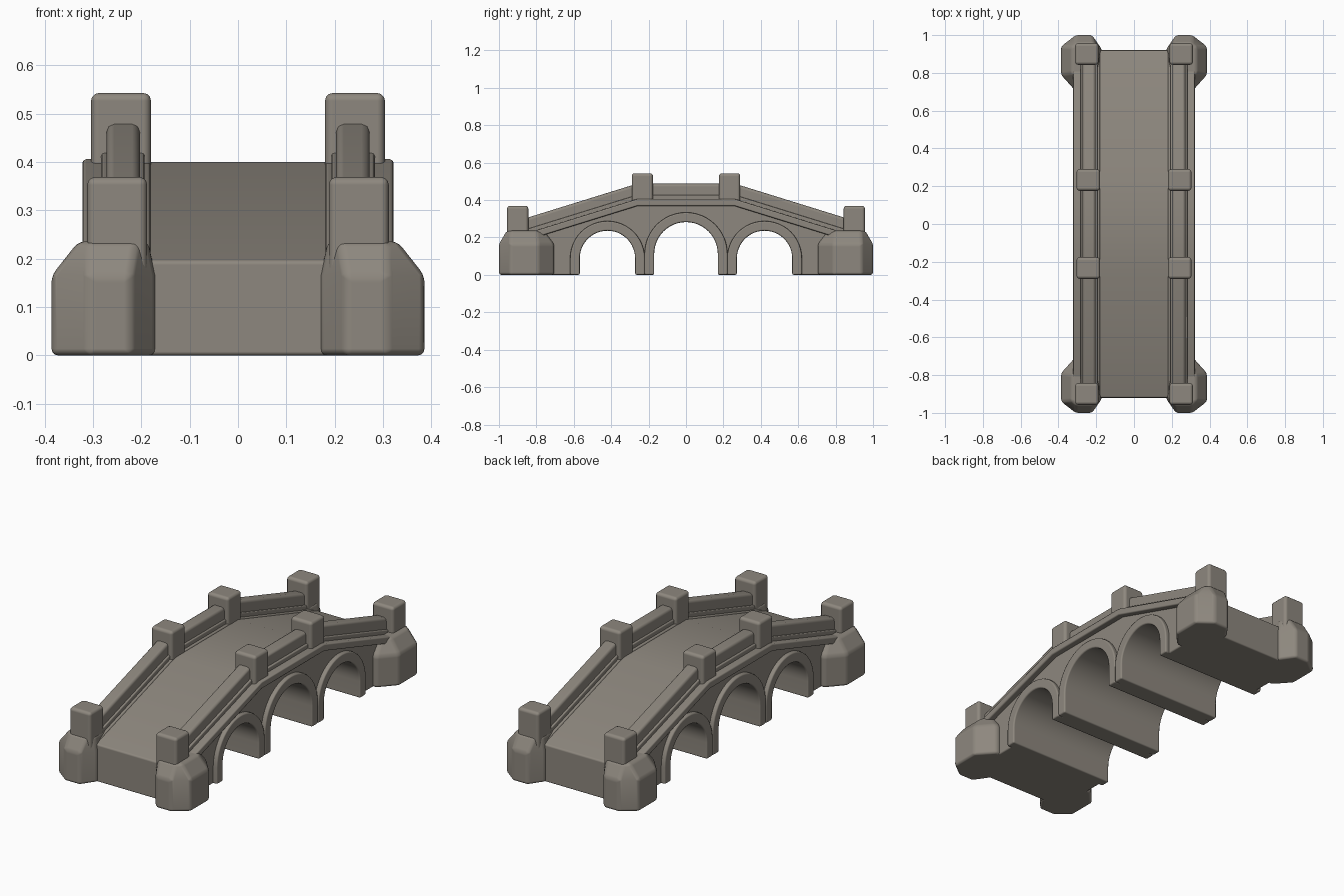
import bpy, bmesh, math

if "Cube" in bpy.data.objects:
    bpy.data.objects.remove(bpy.data.objects["Cube"])

stone = bpy.data.materials.new("grey stone")
stone.diffuse_color = (0.27, 0.245, 0.21, 1)
stone.use_nodes = True
stone.node_tree.nodes["Principled BSDF"].inputs["Base Color"].default_value = stone.diffuse_color


def finish(name, bm, bevel=0.01, segments=2):
    """Turn a bmesh into a smooth-shaded object with softened edges."""
    bmesh.ops.recalc_face_normals(bm, faces=bm.faces)
    me = bpy.data.meshes.new(name)
    bm.to_mesh(me)
    bm.free()
    me.materials.append(stone)
    me.polygons.foreach_set("use_smooth", [True] * len(me.polygons))
    ob = bpy.data.objects.new(name, me)
    bpy.context.collection.objects.link(ob)
    mod = ob.modifiers.new("soft edges", 'BEVEL')
    mod.width, mod.segments = bevel, segments
    mod.limit_method, mod.angle_limit = 'ANGLE', math.radians(30)
    mod.harden_normals = True
    return ob


def loft(name, rings, bevel=0.01, segments=2):
    """Skin a list of equal-length point rings and cap both ends."""
    bm = bmesh.new()
    vs = [[bm.verts.new(p) for p in r] for r in rings]
    n = len(vs[0])
    for a, b in zip(vs, vs[1:]):
        for i in range(n):
            j = (i + 1) % n
            bm.faces.new((a[i], a[j], b[j], b[i]))
    bm.faces.new(vs[0])
    bm.faces.new(vs[-1])
    return finish(name, bm, bevel, segments)


def extrude_x(name, prof, x0, x1, bevel=0.01):
    """Extrude a (y, z) profile between two x positions."""
    return loft(name, [[(x, y, z) for y, z in prof] for x in (x0, x1)], bevel)


def deck(y):
    return 0.40 - max(0, abs(y) - 0.26) * 0.31


def strip(name, x0, x1, lo, hi, end, bevel):
    """A band that follows the deck slope."""
    ys = (-end, -0.26, 0.26, end)
    prof = [(y, deck(y) + lo) for y in ys] + [(y, deck(y) + hi) for y in ys[::-1]]
    extrude_x(name, prof, x0, x1, bevel)


def arch(c, r, spring, n=24):
    """Arch outline from the left foot over to the right foot."""
    pts = [(c - r * math.cos(math.pi * i / n), spring + r * math.sin(math.pi * i / n))
           for i in range(n + 1)]
    return [(c - r, 0.0)] + pts + [(c + r, 0.0)]


# centre, opening radius, spring height, ring thickness
ARCHES = [(-0.42, 0.148, 0.088, 0.052), (0, 0.17, 0.112, 0.052), (0.42, 0.148, 0.088, 0.052)]

# main body with three openings
prof = [(-0.92, 0.0)]
for c, r, s, t in ARCHES:
    prof += [(y, max(z, 0.0)) for y, z in arch(c, r + 0.025, s)]
prof += [(0.92, 0.0)] + [(y, deck(y)) for y in (0.92, 0.26, -0.26, -0.92)]
extrude_x("bridge_body", prof, -0.29, 0.29, 0.008)

# arch rings, running through the whole width
for c, r, s, t in ARCHES:
    ring = arch(c, r, s) + arch(c, r + t, s)[::-1]
    extrude_x("arch_ring", ring, -0.312, 0.312, 0.008)

for sx in (-1, 1):
    # ledge, curb and handrail
    strip("ledge", sx * 0.18, sx * 0.322, -0.032, 0.006, 0.90, 0.008)
    strip("curb", sx * 0.193, sx * 0.283, -0.01, 0.028, 0.90, 0.006)
    strip("handrail", sx * 0.203, sx * 0.272, 0.0, 0.088, 0.90, 0.016)

    for sy in (-1, 1):
        # posts: (x centre, y centre, bottom, top)
        for name, px, py, z0, z1 in (("middle_post", 0.242, 0.233, 0.37, 0.543),
                                     ("end_post", 0.25, 0.90, 0.15, 0.369)):
            h = 0.062
            sq = [(sx * (px + a * h), sy * (py + b * 0.057))
                  for a, b in ((-1, -1), (1, -1), (1, 1), (-1, 1))]
            loft(name, [[(x, y, z) for x, y in sq] for z in (z0, z1)], 0.016, 3)

        # faceted corner block with sloped shoulders
        base = [(0.17, 0.925), (0.222, 1.0), (0.308, 1.0), (0.386, 0.94),
                (0.386, 0.79), (0.31, 0.705), (0.19, 0.705)]
        top = [(0.185, 0.925), (0.21, 0.958), (0.308, 0.958), (0.33, 0.935),
               (0.33, 0.80), (0.30, 0.76), (0.195, 0.76)]
        rings = [[(sx * x, sy * y, z) for x, y in pts]
                 for pts, z in ((base, 0.0), (base, 0.165), (top, 0.236))]
        loft("corner_block", rings, 0.014, 3)
